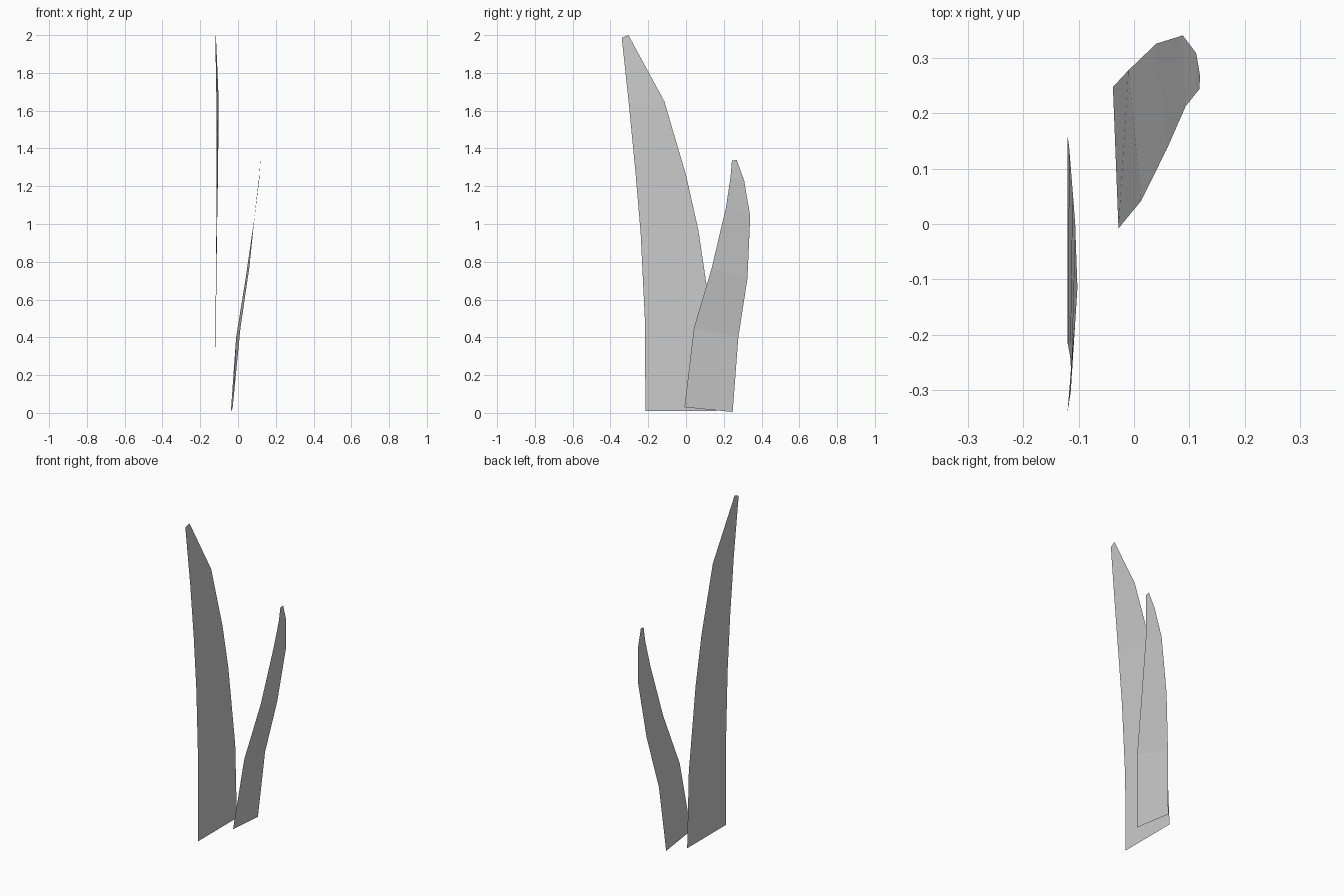
import bpy


def make_blade(name, rows):
    """Build a thin leaf strip from rows of (left point, right point)."""
    verts = [p for row in rows for p in row]
    faces = [(2 * i, 2 * i + 1, 2 * i + 3, 2 * i + 2) for i in range(len(rows) - 1)]
    mesh = bpy.data.meshes.new(name)
    mesh.from_pydata(verts, [], faces)
    mesh.update()
    obj = bpy.data.objects.new(name, mesh)
    bpy.context.collection.objects.link(obj)
    return obj


# Tall blade, leaning to the front
make_blade("tall_grass_blade", [
    ((-0.12, -0.215, 0.01), (-0.12, 0.16, 0.01)),
    ((-0.119, -0.217, 0.48), (-0.117, 0.14, 0.47)),
    ((-0.115, -0.24, 0.95), (-0.111, 0.065, 0.97)),
    ((-0.113, -0.268, 1.28), (-0.106, 0.0, 1.26)),
    ((-0.114, -0.302, 1.63), (-0.102, -0.115, 1.65)),
    ((-0.12, -0.34, 1.985), (-0.117, -0.305, 2.0)),
])

# Short blade, curving to the back and right
make_blade("short_grass_blade", [
    ((-0.028, -0.008, 0.03), (-0.038, 0.247, 0.005)),
    ((0.013, 0.042, 0.45), (-0.01, 0.277, 0.40)),
    ((0.06, 0.137, 0.77), (0.04, 0.325, 0.71)),
    ((0.093, 0.212, 1.09), (0.088, 0.34, 1.04)),
    ((0.112, 0.236, 1.25), (0.112, 0.308, 1.23)),
    ((0.118, 0.243, 1.335), (0.119, 0.268, 1.34)),
])
